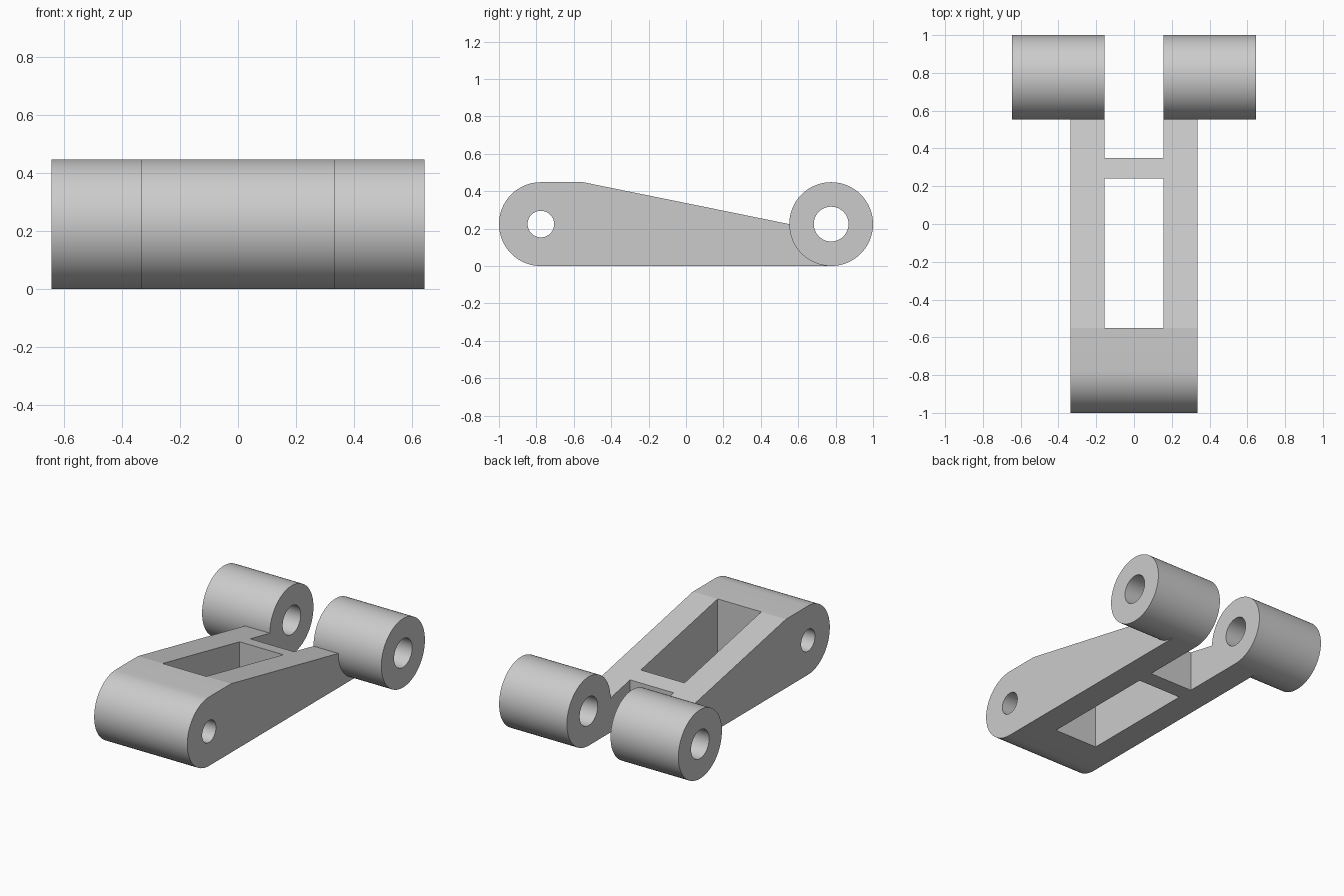
import bpy, bmesh, math

cube = bpy.data.objects.get("Cube")
if cube:
    bpy.data.objects.remove(cube, do_unlink=True)

R = 0.224          # outer radius of the rounded nose and the barrels
AXIS = 1 - R       # distance of both pin axes from the centre
SEG = 64
ARM, INNER, OUTER = 0.335, 0.157, 0.645

grey = bpy.data.materials.new("plain grey")
grey.use_nodes = True
grey.diffuse_color = (0.6, 0.6, 0.6, 1)
grey.node_tree.nodes["Principled BSDF"].inputs["Base Color"].default_value = (0.6, 0.6, 0.6, 1)


def arc(y, r, start, end, n):
    """Points (y, z) on a circle centred at pin height."""
    angles = [math.radians(start + (end - start) * i / n) for i in range(n + 1)]
    return [(y + r * math.cos(a), R + r * math.sin(a)) for a in angles]


def extrude(name, profile, x0, x1):
    """Extrude a side profile of (y, z) points from x0 to x1."""
    bm = bmesh.new()
    face = bm.faces.new([bm.verts.new((x0, y, z)) for y, z in profile])
    top = bmesh.ops.extrude_face_region(bm, geom=[face])["geom"]
    verts = [v for v in top if isinstance(v, bmesh.types.BMVert)]
    bmesh.ops.translate(bm, vec=(x1 - x0, 0, 0), verts=verts)
    bmesh.ops.recalc_face_normals(bm, faces=bm.faces)
    mesh = bpy.data.meshes.new(name)
    bm.to_mesh(mesh)
    bm.free()
    mesh.materials.append(grey)
    obj = bpy.data.objects.new(name, mesh)
    bpy.context.collection.objects.link(obj)
    return obj


def activate(obj):
    bpy.ops.object.select_all(action="DESELECT")
    obj.select_set(True)
    bpy.context.view_layer.objects.active = obj


def cut(obj, cutter):
    cutter.hide_render = True
    mod = obj.modifiers.new("cut", "BOOLEAN")
    mod.operation, mod.solver, mod.object = "DIFFERENCE", "EXACT", cutter
    activate(obj)
    bpy.ops.object.modifier_apply(modifier=mod.name)
    bpy.data.objects.remove(cutter, do_unlink=True)


def smooth(obj):
    activate(obj)
    bpy.ops.object.shade_smooth_by_angle(angle=math.radians(10))


def hole(y, r):
    return extrude("hole_cutter", arc(y, r, 0, 360, SEG)[:-1], -1, 1)


def block(y0, y1):
    return extrude("slot_cutter", [(y0, -1), (y1, -1), (y1, 1), (y0, 1)], -INNER, INNER)


# Tapered arm: rounded nose, sloping top, rear end hollowed to seat the barrels
profile = arc(-AXIS, R, 270, 90, SEG // 2)
profile.append((-0.55, 2 * R))
profile += arc(AXIS, R, 180, 270, SEG // 4)
arm = extrude("forked_arm", profile, -ARM, ARM)
cut(arm, block(-0.55, 0.24))   # window
cut(arm, block(0.35, 1.1))     # fork gap
cut(arm, hole(-AXIS, 0.071))   # front pin hole
smooth(arm)

# Pair of bored barrels at the rear
for side, sign in (("left", 1), ("right", -1)):
    barrel = extrude(side + "_barrel", arc(AXIS, R, 0, 360, SEG)[:-1], sign * INNER, sign * OUTER)
    cut(barrel, hole(AXIS, 0.093))
    smooth(barrel)
